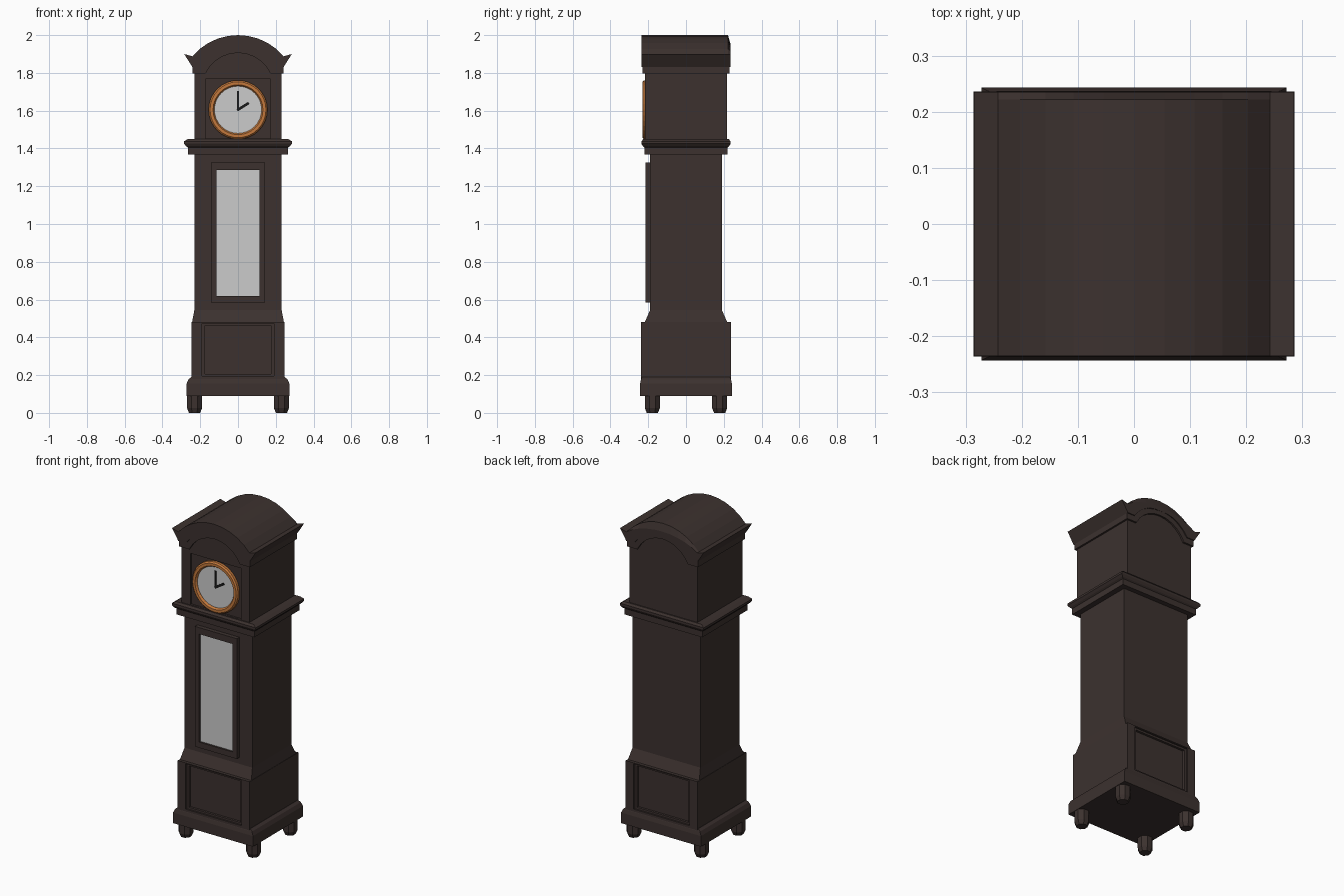
import bpy, bmesh
from math import sin, cos, asin, pi, atan2
from mathutils import Matrix

if "Cube" in bpy.data.objects:
    bpy.data.objects.remove(bpy.data.objects["Cube"])


def material(name, rgb):
    m = bpy.data.materials.new(name)
    m.diffuse_color = (*rgb, 1)
    m.use_nodes = True
    m.node_tree.nodes["Principled BSDF"].inputs["Base Color"].default_value = m.diffuse_color
    return m


WOOD = material("dark_wood", (0.045, 0.031, 0.028))
BRASS = material("brass", (0.55, 0.19, 0.045))
BLACK = material("black", (0.01, 0.01, 0.01))


def finish(name, bm, mat):
    bmesh.ops.recalc_face_normals(bm, faces=bm.faces)
    me = bpy.data.meshes.new(name)
    bm.to_mesh(me)
    bm.free()
    ob = bpy.data.objects.new(name, me)
    bpy.context.collection.objects.link(ob)
    if mat:
        me.materials.append(mat)
    return ob


def loft(name, rings, mat=WOOD):
    """Skin closed rings of equal point count and cap both ends."""
    bm = bmesh.new()
    rows = [[bm.verts.new(p) for p in r] for r in rings]
    for a, b in zip(rows, rows[1:]):
        for i in range(len(a)):
            j = (i + 1) % len(a)
            bm.faces.new((a[i], a[j], b[j], b[i]))
    bm.faces.new(rows[0])
    bm.faces.new(rows[-1])
    return finish(name, bm, mat)


def stack(name, levels):
    """Rectangular body from (half width, half depth, height) levels."""
    return loft(name, [[(-x, -y, z), (x, -y, z), (x, y, z), (-x, y, z)] for x, y, z in levels])


def box(name, x0, x1, y0, y1, z0, z1, mat=WOOD):
    return loft(name, [[(x0, y0, z), (x1, y0, z), (x1, y1, z), (x0, y1, z)] for z in (z0, z1)], mat)


def extrude(name, profile, y0, y1, mat=WOOD):
    return loft(name, [[(x, y, z) for x, z in profile] for y in (y0, y1)], mat)


def cut(ob, *dims):
    """Sink a rectangular recess into a part."""
    tool = box("cutter", *dims)
    mod = ob.modifiers.new("recess", 'BOOLEAN')
    mod.operation, mod.solver, mod.object = 'DIFFERENCE', 'EXACT', tool
    bpy.context.view_layer.objects.active = ob
    bpy.ops.object.modifier_apply(modifier=mod.name)
    bpy.data.objects.remove(tool)


def arc(w, z0, z1, n=10):
    """Arch points from right to left, half span w, rising z0 to z1."""
    h = z1 - z0
    r = (w * w + h * h) / (2 * h)
    a = asin(w / r)
    return [(r * sin(a - 2 * a * i / n), z1 - r + r * cos(a - 2 * a * i / n)) for i in range(n + 1)]


def circle(r, n, z, y):
    return [(r * cos(2 * pi * i / n), y, z + r * sin(2 * pi * i / n)) for i in range(n)]


# Feet
for sx, xn in ((-1, "left"), (1, "right")):
    for sy, yn in ((-1, "front"), (1, "back")):
        loft(f"{yn}_{xn}_foot", [
            [(sx * 0.23 + r * cos(pi / 8 + i * pi / 4), sy * 0.178 + r * sin(pi / 8 + i * pi / 4), z)
             for i in range(8)]
            for r, z in ((0.032, 0), (0.043, 0.025), (0.043, 0.1))])

# Plinth and base with sunk panels front and back
stack("plinth", [(0.272, 0.243, 0.09), (0.272, 0.243, 0.155), (0.262, 0.238, 0.178), (0.247, 0.232, 0.19)])
base = stack("base", [(0.245, 0.237, 0.18), (0.245, 0.237, 0.48), (0.243, 0.218, 0.48), (0.231, 0.19, 0.545)])
for s in (-1, 1):
    for x, z0, z1, d in ((0.19, 0.195, 0.474, 0.01), (0.175, 0.207, 0.462, 0.024)):
        ya, yb = sorted((s * 0.3, s * (0.237 - d)))
        cut(base, -x, x, ya, yb, z0, z1)

# Trunk, door frame and glass
stack("trunk", [(0.231, 0.19, 0.53), (0.231, 0.19, 1.39)])
door = box("trunk_door", -0.143, 0.143, -0.215, -0.185, 0.585, 1.325)
cut(door, -0.114, 0.114, -0.3, -0.2, 0.62, 1.285)
box("door_glass", -0.114, 0.114, -0.203, -0.197, 0.62, 1.285, None)

# Moulding between trunk and hood
stack("waist_moulding", [(0.265, 0.22, 1.368), (0.265, 0.22, 1.405), (0.275, 0.228, 1.412),
                         (0.286, 0.236, 1.425), (0.286, 0.236, 1.438), (0.265, 0.226, 1.45)])

# Hood with sunk dial panel
hood = extrude("hood", [(-0.231, 1.43), (0.231, 1.43), (0.231, 1.82)] + arc(0.18, 1.82, 1.93)
               + [(-0.231, 1.82)], -0.218, 0.218)
cut(hood, -0.172, 0.172, -0.3, -0.206, 1.452, 1.768)

# Arched moulding below the roof
inner = arc(0.172, 1.797, 1.906)
extrude("arch_moulding", [(-0.242, 1.797), (-0.242, 1.85)] + arc(0.22, 1.85, 1.96)[::-1]
        + [(0.242, 1.85), (0.242, 1.797)] + inner, -0.229, 0.229)

# Roof: arched cornice with flared eaves, back edge sloped
lower = [(-0.242, 1.832), (-0.285, 1.9)]
profile = (lower + arc(0.242, 1.888, 2.0)[::-1] + [(-x, z) for x, z in lower[::-1]]
           + arc(0.19, 1.832, 1.937))
n_top = range(2, 13)
back = [(x, 1.888 + (z - 1.888) * 0.6 if i in n_top else z) for i, (x, z) in enumerate(profile)]
back = [(x, min(z, 1.928)) if i > 14 else (x, z) for i, (x, z) in enumerate(back)]
loft("roof", [[(x, -0.235, z) for x, z in profile],
              [(x, 0.222, z) for x, z in profile],
              [(x, 0.235, z) for x, z in back]])

# Dial, bezel ring and hands
ZC = 1.605
loft("dial", [circle(0.13, 32, ZC, y) for y in (-0.2, -0.216)], None)
bm = bmesh.new()
section = [(0.156, -0.2), (0.156, -0.222), (0.148, -0.23), (0.132, -0.23), (0.125, -0.22), (0.125, -0.2)]
rows = [[bm.verts.new(p) for p in circle(r, 32, ZC, y)] for r, y in section]
for a, b in zip(rows, rows[1:] + rows[:1]):
    for i in range(32):
        j = (i + 1) % 32
        bm.faces.new((a[i], a[j], b[j], b[i]))
finish("dial_ring", bm, BRASS)
for name, x, z, w in (("minute_hand", 0.0, 0.1, 0.006), ("hour_hand", 0.057, 0.036, 0.007)):
    length = (x * x + z * z) ** 0.5
    hand = box(name, -w, w, -0.221, -0.215, -0.005, length, BLACK)
    hand.data.transform(Matrix.Translation((0, 0, ZC)) @ Matrix.Rotation(atan2(x, z), 4, 'Y'))
